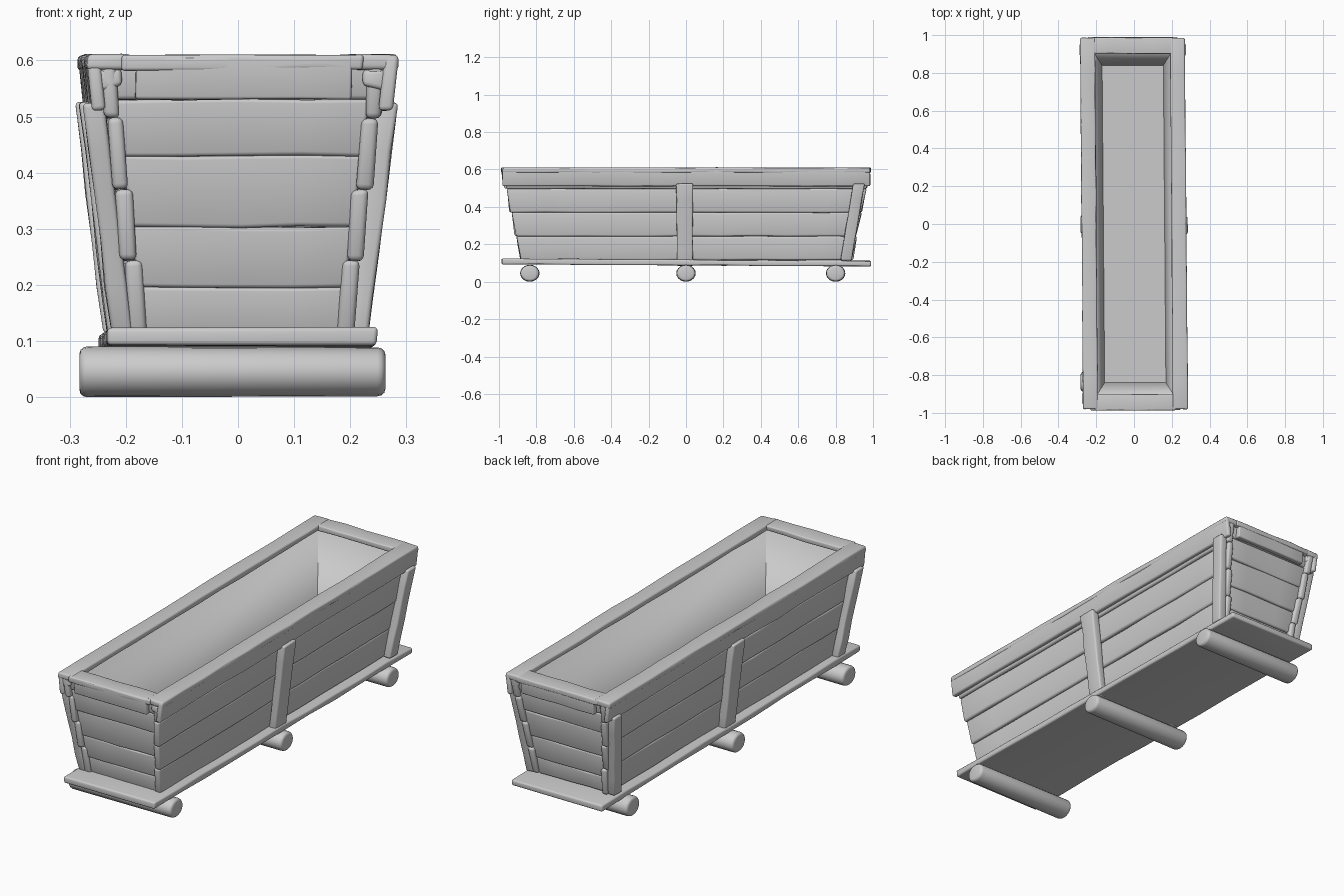
import bpy, bmesh, math, random
from mathutils import Vector, Matrix

if "Cube" in bpy.data.objects:
    bpy.data.objects.remove(bpy.data.objects["Cube"])

random.seed(4)


def finish(name, bm, angle=40):
    bmesh.ops.recalc_face_normals(bm, faces=bm.faces)
    me = bpy.data.meshes.new(name)
    bm.to_mesh(me)
    bm.free()
    for p in me.polygons:
        p.use_smooth = True
    me.set_sharp_from_angle(angle=math.radians(angle))
    ob = bpy.data.objects.new(name, me)
    bpy.context.collection.objects.link(ob)
    return ob


def board(name, a, b, c, d, thick, n=4, bevel=0.008, wobble=0.002):
    """Worn board: outer quad a-b (lower edge), d-c (upper edge), plus thickness."""
    a, b, c, d, t = map(Vector, (a, b, c, d, thick))
    bm = bmesh.new()
    rings = []
    for i in range(n + 1):
        f = i / n
        lo, up = a.lerp(b, f), d.lerp(c, f)
        ring = []
        for p in (lo, up, up + t, lo + t):
            j = Vector([random.uniform(-wobble, wobble) for _ in range(3)])
            p = p + j
            p.x -= 0.008 * p.y          # the old trough is slightly skewed
            ring.append(bm.verts.new(p))
        rings.append(ring)
    for r, s in zip(rings, rings[1:]):
        for k in range(4):
            bm.faces.new((r[k], r[(k + 1) % 4], s[(k + 1) % 4], s[k]))
    bm.faces.new(rings[0])
    bm.faces.new(rings[-1][::-1])
    bmesh.ops.recalc_face_normals(bm, faces=bm.faces)
    edges = [e for e in bm.edges if e.calc_face_angle(0) > math.radians(40)]
    bmesh.ops.bevel(bm, geom=edges, offset=bevel, segments=3, profile=0.5,
                    affect='EDGES', clamp_overlap=True)
    return finish(name, bm)


def ox(z):      # outer half width of the side walls
    return 0.197 + 0.126 * (z - 0.12)


def ye(z):      # half length of the side walls
    return 0.888 + 0.20 * (z - 0.12)


# Round log feet
for label, y in (("front", -0.835), ("middle", 0.0), ("back", 0.80)):
    bm = bmesh.new()
    bmesh.ops.create_cone(bm, cap_ends=True, segments=20, radius1=0.052,
                          radius2=0.050, depth=0.545)
    rim = [e for e in bm.edges if e.calc_face_angle(0) > 1.0]
    bmesh.ops.bevel(bm, geom=rim, offset=0.014, segments=3, profile=0.5, affect='EDGES')
    bmesh.ops.transform(bm, verts=bm.verts, matrix=Matrix.Translation((-0.01, y, 0.045))
                        @ Matrix.Diagonal((1, 1, 0.87, 1))
                        @ Matrix.Rotation(math.pi / 2, 4, 'Y'))
    finish(label + "_log_foot", bm)

# Base board, dipping slightly toward the back
board("base_board", (-0.24, -0.985, 0.093), (-0.24, 0.99, 0.083), (-0.24, 0.99, 0.111),
      (-0.24, -0.985, 0.124), (0.48, 0, 0), n=10)

# Long side planks
levels = [0.115, 0.243, 0.37, 0.497, 0.595]
for s, label in ((-1, "left"), (1, "right")):
    for i, (z0, z1) in enumerate(zip(levels, levels[1:])):
        e0, e1 = [ye(z0) + random.uniform(-0.006, 0.008) for _ in range(2)]
        g0, g1 = ye(z1) - 0.006, ye(z1) + 0.002
        board(f"{label}_side_plank_{i + 1}",
              (s * (ox(z0) + 0.004), -e0, z0), (s * (ox(z0) + 0.004), e1, z0),
              (s * (ox(z1) - 0.003), g1, z1), (s * (ox(z1) - 0.003), -g0, z1),
              (-s * 0.03, 0, 0), n=10, bevel=0.01)

# End panel planks, set in slightly between the sides
levels = [0.115, 0.195, 0.303, 0.43, 0.53, 0.595]
for s, label in ((-1, "front"), (1, "back")):
    for i, (z0, z1) in enumerate(zip(levels, levels[1:])):
        w0, w1 = ox(z0) - 0.022, ox(z1) - 0.022
        y0, y1 = s * (ye(z0) - 0.013), s * (ye(z1) - 0.017)
        board(f"{label}_end_plank_{i + 1}", (-w0, y0, z0), (w0, y0, z0),
              (w1, y1, z1), (-w1, y1, z1), (0, -s * 0.03, 0), bevel=0.007)

# Vertical battens: (side, lower y range, upper y range)
battens = [
    ("right_middle_batten", 1, -0.048, 0.036, -0.052, 0.038),
    ("left_middle_batten", -1, -0.045, 0.040, -0.050, 0.040),
    ("right_back_batten", 1, 0.825, 0.885, 0.895, 0.955),
    ("left_back_batten", -1, 0.825, 0.885, 0.895, 0.955),
    ("left_front_batten", -1, -0.885, -0.825, -0.955, -0.895),
]
for name, s, a0, a1, b0, b1 in battens:
    zb, zt = (0.085 if "middle" in name else 0.115), 0.525
    xb, xt = ox(zb) + 0.037, ox(zt) + 0.036
    board(name, (s * xb, a0, zb), (s * xt, b0, zt), (s * xt, b1, zt),
          (s * xb, a1, zb), (-s * 0.038, 0, 0), n=5)

# Rim: side boards are a cap plus a skirt
for s, label in ((-1, "left"), (1, "right")):
    board(label + "_rim_skirt", (s * 0.267, -0.98, 0.511), (s * 0.267, 0.985, 0.511),
          (s * 0.277, 0.985, 0.605), (s * 0.277, -0.98, 0.605), (-s * 0.024, 0, 0), n=12)
    board(label + "_rim_cap", (s * 0.277, -0.98, 0.582), (s * 0.277, 0.985, 0.582),
          (s * 0.277, 0.985, 0.610), (s * 0.277, -0.98, 0.610), (-s * 0.078, 0, 0), n=12)

# Rim: end boards between the side caps
for s, label in ((-1, "front"), (1, "back")):
    y = s * 0.987
    board(label + "_rim_skirt", (-0.19, y - s * 0.006, 0.53), (0.195, y - s * 0.006, 0.53),
          (0.195, y, 0.607), (-0.19, y, 0.607), (0, -s * 0.026, 0), bevel=0.005)
    board(label + "_rim_cap", (-0.215, y, 0.583), (0.215, y, 0.583),
          (0.215, y, 0.609), (-0.215, y, 0.609), (0, -s * 0.085, 0), bevel=0.006)
    # Small returns behind the open rim corners
    for q, side in ((-1, "left"), (1, "right")):
        board(f"{label}_{side}_rim_return", (q * 0.258, s * 0.975, 0.545),
              (q * 0.215, s * 0.975, 0.555), (q * 0.215, s * 0.975, 0.585),
              (q * 0.258, s * 0.975, 0.585), (0, -s * 0.04, 0), n=2)

# Smooth inner lining: open tapered box with floor
bm = bmesh.new()
bmesh.ops.create_cube(bm, size=2)
for v in bm.verts:
    z = 0.60 if v.co.z > 0 else 0.128
    v.co = Vector((v.co.x * (ox(z) - 0.036), v.co.y * (ye(z) - 0.050), z))
    v.co.x -= 0.008 * v.co.y
bmesh.ops.delete(bm, geom=[f for f in bm.faces if f.normal.z > 0.9
                           or f.calc_center_median().z > 0.59], context='FACES')
lining = finish("inner_lining", bm)
lining.data.flip_normals()
m = lining.modifiers.new("Thickness", 'SOLIDIFY')
m.thickness = 0.004
m.offset = -1
